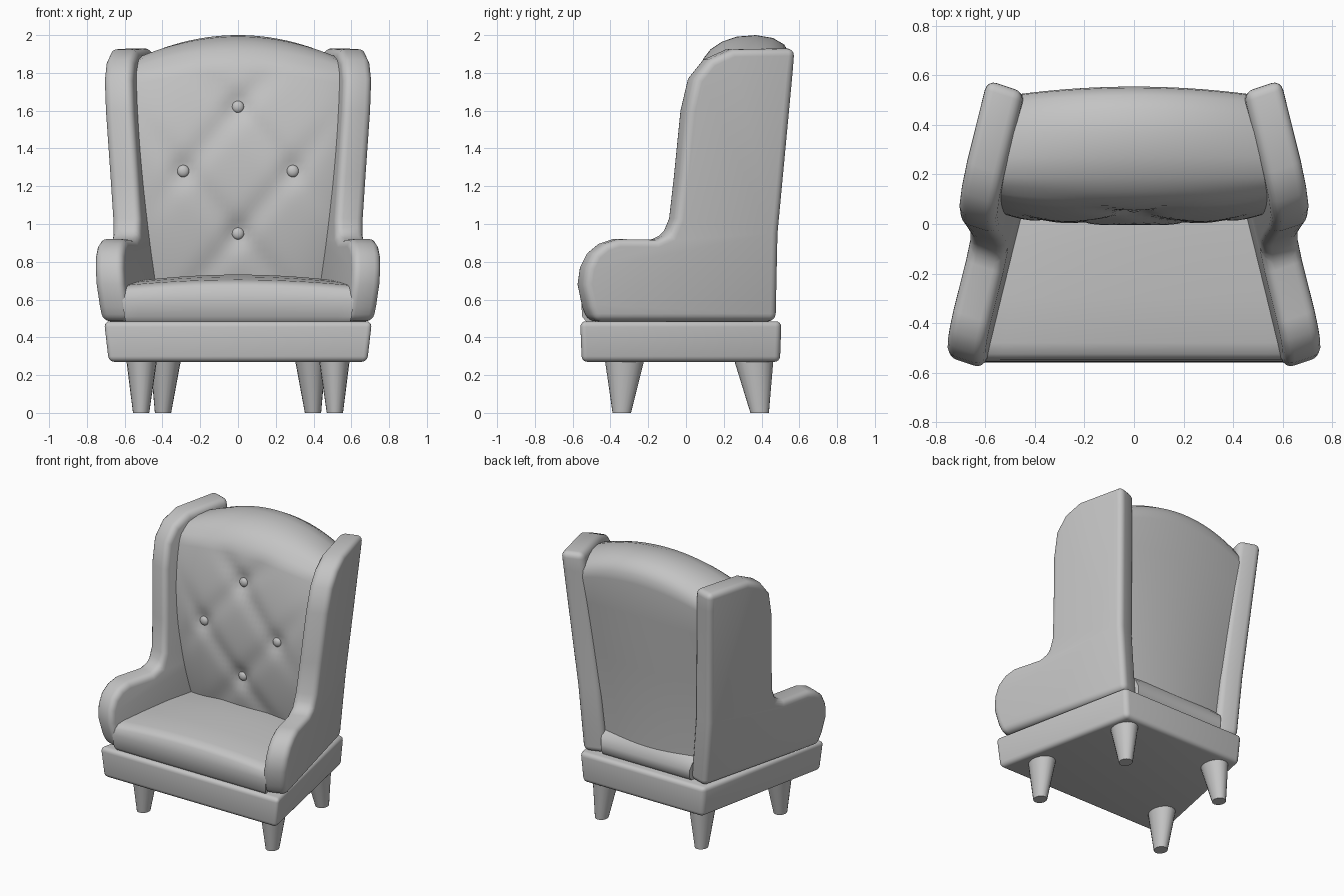
import bpy, bmesh, math

if "Cube" in bpy.data.objects:
    bpy.data.objects.remove(bpy.data.objects["Cube"])

GREY = (0.55, 0.55, 0.55, 1)
fabric = bpy.data.materials.new("grey_fabric")
fabric.use_nodes = True
fabric.diffuse_color = GREY
fabric.node_tree.nodes["Principled BSDF"].inputs["Base Color"].default_value = GREY


def finish(name, bm, angle=50):
    bmesh.ops.recalc_face_normals(bm, faces=bm.faces[:])
    mesh = bpy.data.meshes.new(name)
    bm.to_mesh(mesh)
    bm.free()
    mesh.materials.append(fabric)
    ob = bpy.data.objects.new(name, mesh)
    bpy.context.collection.objects.link(ob)
    bpy.ops.object.select_all(action='DESELECT')
    ob.select_set(True)
    bpy.context.view_layer.objects.active = ob
    bpy.ops.object.shade_smooth_by_angle(angle=math.radians(angle))
    return ob


def loft(name, rings):
    """Skin a list of closed rings and cap both ends."""
    bm = bmesh.new()
    loops = [[bm.verts.new(p) for p in ring] for ring in rings]
    n = len(loops[0])
    for a, b in zip(loops, loops[1:]):
        for i in range(n):
            j = (i + 1) % n
            bm.faces.new((a[i], a[j], b[j], b[i]))
    bm.faces.new(loops[0])
    bm.faces.new(loops[-1])
    return finish(name, bm)


def prism(name, outline, place, width):
    """Extrude an outline between depth 0 and 1 and round its hard edges."""
    bm = bmesh.new()
    ends = [[bm.verts.new(place(a, b, d)) for a, b in outline] for d in (0, 1)]
    n = len(outline)
    for i in range(n):
        j = (i + 1) % n
        bm.faces.new((ends[0][i], ends[0][j], ends[1][j], ends[1][i]))
    for end in ends:
        bm.faces.new(end)
    bmesh.ops.recalc_face_normals(bm, faces=bm.faces[:])
    hard = [e for e in bm.edges if e.calc_face_angle(0) > math.radians(45)]
    bmesh.ops.bevel(bm, geom=hard, offset=width, segments=4, profile=0.5,
                    affect='EDGES', clamp_overlap=False)
    return finish(name, bm)


def inner_x(y, z):
    """Inside face of the splayed, outward leaning side panel."""
    return 0.45 - 0.25 * (y - 0.05) + 0.095 * (z - 0.7)


# Side panels: arm and wing in one profile
PANEL = [(-.53, .485), (-.56, .56), (-.585, .68), (-.572, .77), (-.535, .845),
         (-.475, .895), (-.4, .92), (-.2, .917), (-.135, .945), (-.1, 1.03),
         (-.075, 1.25), (-.04, 1.6), (0, 1.77), (.08, 1.87), (.2, 1.925),
         (.535, 1.93), (.525, 1.8), (.445, .95), (.435, .485)]
for side, word in ((1, "left"), (-1, "right")):
    prism(word + "_arm_and_wing", PANEL,
          lambda y, z, d: (side * (inner_x(y, z) + 0.15 * d), y + 0.05 * d, z), 0.04)

# Base frame: wider at the front and at the top
BASE = [(-.715, -.56), (.715, -.56), (.495, .505), (-.495, .505)]
prism("base_frame", BASE,
      lambda x, y, d: (x * (0.965 + 0.035 * d), y * (0.985 + 0.015 * d), 0.27 + 0.215 * d),
      0.03)

# Seat cushion with a crowned top
SEAT = [(-.53, .485), (-.55, .51), (-.555, .6), (-.547, .64), (-.525, .662),
        (-.48, .675), (-.3, .69), (-.1, .702), (.1, .702), (.3, .685),
        (.4, .65), (.445, .61), (.465, .56), (.46, .51), (.44, .485)]
rings = []
for k in range(17):
    u = k / 8 - 1
    rings.append([(u * (inner_x(y, z) + 0.02), y,
                   z + 0.03 * (1 - u * u) * (z > 0.63)) for y, z in SEAT])
loft("seat_cushion", rings)

# Tufted back cushion
BUTTONS = [(0, 1.62), (-.29, 1.28), (.29, 1.28), (0, .95)]


def back_front(x, z, u):
    """Depth of the padded front, with diamond creases through the buttons."""
    y = -0.005 + 0.08 * ((z - 1.25) / 0.6) ** 2 + 0.05 * u ** 4
    p, q = x / 0.29, (z - 1.285) / 0.335
    crease = sum(math.exp(-((abs(c) - 1) / 0.28) ** 2) for c in (p + q, p - q))
    y += 0.016 * crease * (1 - u * u) * min(1, max(0, (1.86 - z) / 0.15))
    for bx, bz in BUTTONS:
        y += 0.016 * math.exp(-((x - bx) ** 2 + (z - bz) ** 2) / 0.004)
    return y


ROWS = 34
CROWN = [(.095, 1.88), (.13, 1.925), (.19, 1.965), (.27, 1.992), (.37, 2.0), (.46, 1.985),
         (.52, 1.95), (.55, 1.9), (.555, 1.84), (.53, 1.6), (.485, 1.2), (.45, .9), (.43, .55)]
rings = []
for k in range(37):
    u = k / 18 - 1
    ring = []
    for r in range(ROWS):
        z = 0.55 + 1.29 * r / (ROWS - 1)
        x = u * (inner_x(0.03, z) + 0.03)
        ring.append((x, back_front(x, z, u), z - 0.12 * u * u * max(0, z - 1.5) / 0.5))
    for y, z in CROWN:
        edge = 0.03 * u ** 2 * (1 if y > 0.4 else -1 if y < 0.15 else 0)
        ring.append((u * (inner_x(y, z) + 0.03), y - edge,
                     z - 0.12 * u * u * max(0, z - 1.5) / 0.5))
    rings.append(ring)
loft("back_cushion", rings)

# Buttons
for i, (bx, bz) in enumerate(BUTTONS):
    bm = bmesh.new()
    bmesh.ops.create_uvsphere(bm, u_segments=16, v_segments=10, radius=0.032)
    button = finish("back_button_%d" % (i + 1), bm)
    button.scale = (1, 0.65, 1)
    button.location = (bx, back_front(bx, bz, bx / 0.5) - 0.006, bz)

# Tapered legs, slightly raked
for side, word in ((1, "left"), (-1, "right")):
    for name, foot, top in (("front", (.513, -.34), (.51, -.325)),
                            ("back", (.397, .39), (.383, .358))):
        rings = []
        for (cx, cy), z, rx, ry in ((foot, 0, .043, .049), (top, .285, .082, .105)):
            rings.append([(side * cx + rx * math.cos(a), cy + ry * math.sin(a), z)
                          for a in (math.tau * s / 20 for s in range(20))])
        loft("%s_%s_leg" % (word, name), rings)
